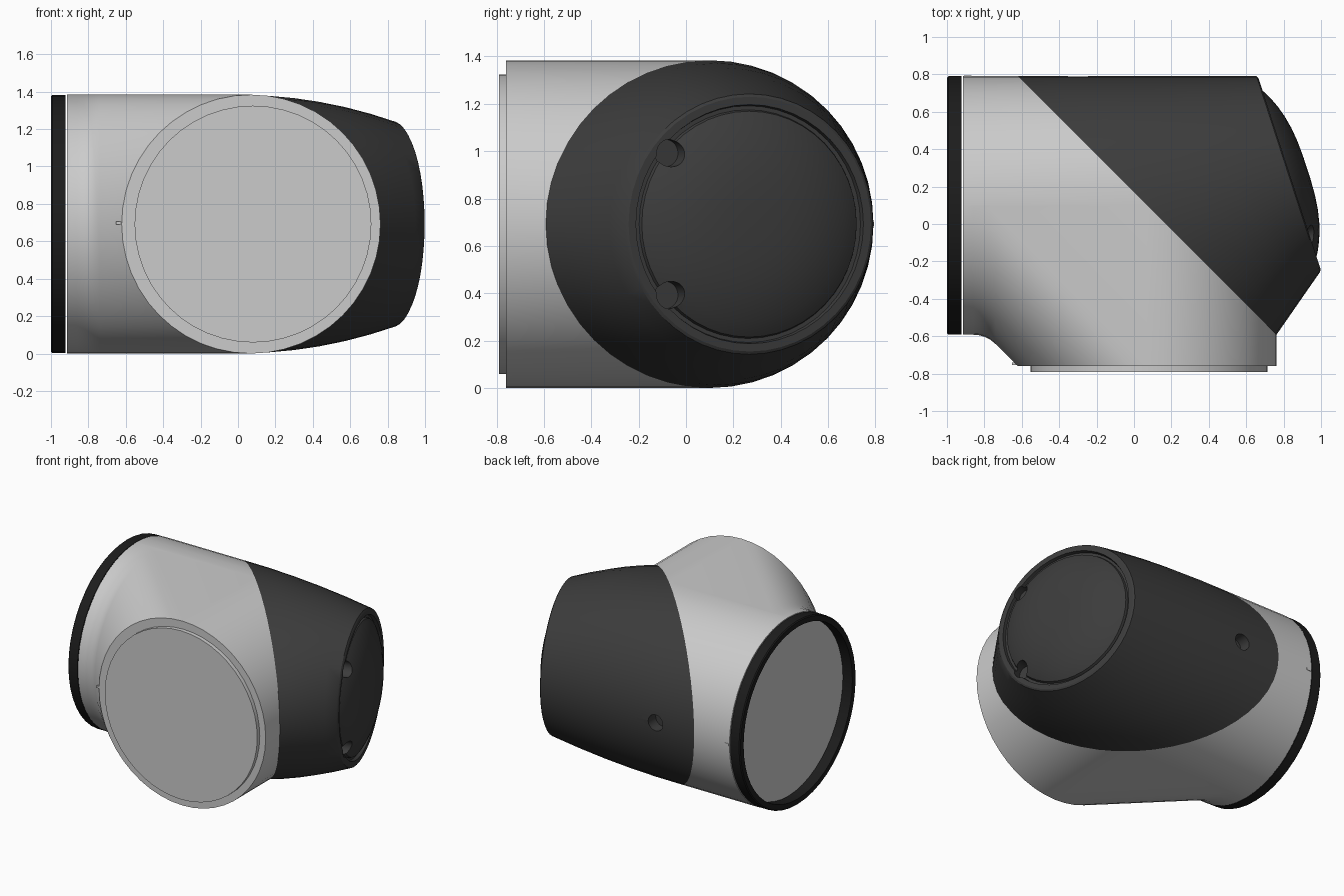
import bpy, bmesh, math
from mathutils import Vector

if "Cube" in bpy.data.objects:
    bpy.data.objects.remove(bpy.data.objects["Cube"])

R = 0.692                 # tube radius
CX, CY, CZ = 0.07, 0.10, 0.692   # where the two tube axes cross
SEG = 48


def material(name, v):
    m = bpy.data.materials.new(name)
    m.diffuse_color = (v, v, v, 1)
    m.use_nodes = True
    m.node_tree.nodes["Principled BSDF"].inputs["Base Color"].default_value = m.diffuse_color
    return m


def activate(ob):
    bpy.ops.object.select_all(action='DESELECT')
    ob.select_set(True)
    bpy.context.view_layer.objects.active = ob


def finish(name, bm, mat=None, angle=30):
    bmesh.ops.remove_doubles(bm, verts=bm.verts, dist=1e-5)
    bmesh.ops.recalc_face_normals(bm, faces=bm.faces)
    me = bpy.data.meshes.new(name)
    bm.to_mesh(me)
    bm.free()
    ob = bpy.data.objects.new(name, me)
    bpy.context.collection.objects.link(ob)
    if mat:
        me.materials.append(mat)
    activate(ob)
    bpy.ops.object.shade_smooth_by_angle(angle=math.radians(angle))
    return ob


def skin(rows, close_rows=False):
    """Join equal-length closed loops of points with quads."""
    bm = bmesh.new()
    vs = [[bm.verts.new(p) for p in row] for row in rows]
    n = len(vs[0])
    pairs = list(zip(vs, vs[1:])) + ([(vs[-1], vs[0])] if close_rows else [])
    for a, b in pairs:
        for i in range(n):
            j = (i + 1) % n
            bm.faces.new((a[i], a[j], b[j], b[i]))
    if not close_rows:
        bm.faces.new(vs[0])
        bm.faces.new(vs[-1])
    return bm


def circle(center, u, v, r):
    return [center + u * r * math.cos(a) + v * r * math.sin(a)
            for a in (2 * math.pi * i / SEG for i in range(SEG))]


X, Y, Z = Vector((1, 0, 0)), Vector((0, 1, 0)), Vector((0, 0, 1))
dark = material("dark_plastic", 0.045)
black = material("black_rubber", 0.012)

# Elbow housing: stacked horizontal slices of two crossing tubes with a blended inner corner
rows = []
half = SEG // 2
for k in range(half + 1):
    th = -math.pi / 2 + math.pi * k / half
    w, z = R * math.cos(th), CZ + R * math.sin(th)
    corner = Vector((-0.79, CY - w))
    end = Vector((CX - w, -0.76))
    p0 = corner + Vector((-0.07, 0))
    p2 = corner + (end - corner).normalized() * 0.07
    bend = [p0 * (1 - s) ** 2 + corner * 2 * s * (1 - s) + p2 * s * s
            for s in (1, 0.75, 0.5, 0.25, 0)]
    outline = [(-0.915, CY + w), (CX - w, CY + w), (CX + w, CY - w),
               (CX + w, -0.76), tuple(end)] + [tuple(p) for p in bend] + [(-0.915, CY - w)]
    rows.append([(x, y, z) for x, y in outline])
finish("elbow_housing", skin(rows))

# Front flange disc
c = Vector((0.08, 0, CZ))
finish("front_flange", skin([circle(c + Y * y, X, Z, 0.633) for y in (-0.755, -0.79)]))

# Black seal ring on the open left end
c = Vector((0, CY, CZ))
profile = [(-1, 0.645), (-1, 0.683), (-0.993, 0.69), (-0.921, 0.69), (-0.921, 0.645)]
finish("seal_ring", skin([circle(c + X * x, Y, Z, r) for x, r in profile], True), black)

# Dark cover: loft from the mitre ellipse to a tilted round end with groove and dome
C = Vector((0.825, 0.267, CZ))
e = Vector((-0.34, 1.047, 0)).normalized()
n = Vector((e.y, -e.x, 0))
base = circle(Vector((CX, CY, CZ)), Y - X, Z, R)
rim = circle(C, e, Z, 0.55)
rows = []
for s in (0, 0.2, 0.4, 0.6, 0.8, 1):
    row = []
    for i in range(SEG):
        bulge = 0.1 * s * (1 - s) * math.sin(2 * math.pi * i / SEG)
        row.append(base[i].lerp(rim[i], s) + Z * bulge)
    rows.append(row)
lid = [(0.538, 0.007), (0.505, 0.007), (0.50, -0.018), (0.483, -0.018), (0.477, 0.0)]
lid += [(r, 0.105 * (1 - (r / 0.48) ** 2.8))
        for r in (0.45, 0.41, 0.36, 0.3, 0.23, 0.15, 0.06)]
rows += [circle(C + n * h, e, Z, r) for r, h in lid]
cover = finish("end_cover", skin(rows), dark)


# Screw holes: two in the domed lid, one in the back of the cover
def drill(target, at, axis, r, depth):
    u = axis.cross(Z).normalized()
    v = axis.cross(u)
    cutter = finish("hole_cutter", skin([circle(at + axis * d, u, v, r)
                                         for d in (-depth, 0.2)]), dark)
    cutter.hide_render = True
    activate(target)
    mod = target.modifiers.new("hole", 'BOOLEAN')
    mod.operation, mod.solver, mod.object = 'DIFFERENCE', 'EXACT', cutter
    # keep the boolean ahead of any smoothing modifier
    bpy.ops.object.modifier_move_to_index(modifier=mod.name, index=0)
    bpy.ops.object.modifier_apply(modifier=mod.name)
    bpy.data.objects.remove(cutter)


for side in (-1, 1):
    drill(cover, C - e * 0.355 + Z * 0.3 * side, n, 0.058, 0.06)
drill(cover, Vector((-0.30, CY + R, CZ)), Y, 0.06, 0.09)
activate(cover)
bpy.ops.object.shade_smooth_by_angle(angle=math.radians(30))


# Small alignment ticks beside each joint face
def tick(name, at, size):
    bm = bmesh.new()
    bmesh.ops.create_cube(bm, size=1)
    for v in bm.verts:
        v.co = Vector(at) + Vector([a * b for a, b in zip(v.co, size)])
    finish(name, bm)


tick("front_tick", (-0.632, -0.748, CZ + 0.005), (0.04, 0.014, 0.016))
tick("side_tick", (-0.89, CY + R - 0.002, CZ), (0.04, 0.008, 0.016))
